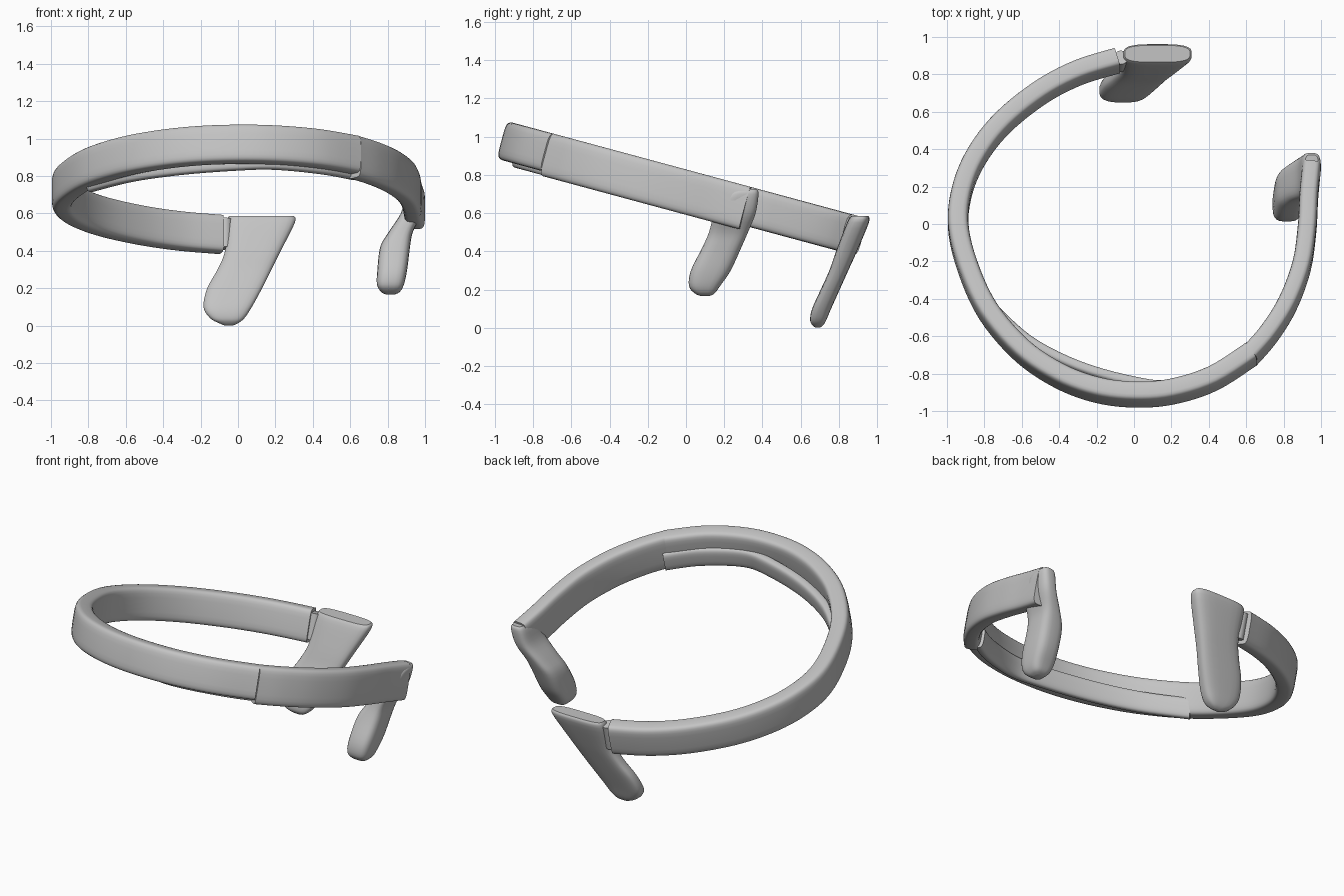
import bpy, bmesh, math
from mathutils import Vector

if "Cube" in bpy.data.objects:
    bpy.data.objects.remove(bpy.data.objects["Cube"])

grey = bpy.data.materials.new("matte grey")
grey.use_nodes = True
grey.diffuse_color = (0.55, 0.55, 0.55, 1)
grey.node_tree.nodes["Principled BSDF"].inputs["Base Color"].default_value = (0.55, 0.55, 0.55, 1)

SLOPE = 0.27
UP = Vector((0, SLOPE, 1)).normalized()


def rim_height(y):
    return 1.08 - SLOPE * (y + 0.93)


def smooth_rows(rows, steps):
    """Catmull-Rom interpolation of rows of numbers."""
    rows = [Vector(r) for r in rows]
    pts = [rows[0]] + rows + [rows[-1]]
    out = []
    for a, b, c, d in zip(pts, pts[1:], pts[2:], pts[3:]):
        for i in range(steps):
            t = i / steps
            out.append(0.5 * (2 * b + (c - a) * t + (2 * a - 5 * b + 4 * c - d) * t * t
                              + (3 * b - a - 3 * c + d) * t ** 3))
    return out + [rows[-1]]


def section(power, count=24):
    """Unit rounded rectangle."""
    pts = []
    for i in range(count):
        a = 2 * math.pi * (i + 0.5) / count
        c, s = math.cos(a), math.sin(a)
        pts.append((math.copysign(abs(c) ** power, c), math.copysign(abs(s) ** power, s)))
    return pts


def loft(name, rings):
    bm = bmesh.new()
    loops = [[bm.verts.new(p) for p in ring] for ring in rings]
    n = len(loops[0])
    for a, b in zip(loops, loops[1:]):
        for i in range(n):
            j = (i + 1) % n
            bm.faces.new((a[i], a[j], b[j], b[i]))
    bm.faces.new(loops[0])
    bm.faces.new(loops[-1])
    bmesh.ops.recalc_face_normals(bm, faces=bm.faces)
    mesh = bpy.data.meshes.new(name)
    bm.to_mesh(mesh)
    bm.free()
    mesh.materials.append(grey)
    obj = bpy.data.objects.new(name, mesh)
    bpy.context.collection.objects.link(obj)
    bpy.ops.object.select_all(action='DESELECT')
    obj.select_set(True)
    bpy.context.view_layer.objects.active = obj
    bpy.ops.object.shade_smooth_by_angle(angle=math.radians(40))
    return obj


def strip(name, rows, power):
    """Upright strip along a tilted path; rows: x, y, top depth, bottom depth, thickness."""
    rows = smooth_rows(rows, 5)
    mids = [Vector((r[0], r[1], rim_height(r[1]))) for r in rows]
    rings = []
    for i, (r, p) in enumerate(zip(rows, mids)):
        along = mids[min(i + 1, len(mids) - 1)] - mids[max(i - 1, 0)]
        side = UP.cross(along).normalized()
        mid, half = (r[2] + r[3]) / 2, (r[3] - r[2]) / 2
        rings.append([p + side * (u * r[4] / 2) + UP * (v * half - mid)
                      for u, v in section(power)])
    return loft(name, rings)


def paddle(name, rows, wide_axis):
    """Flat hanging arm; rows: height, wide start, wide end, centre, thickness."""
    rings = []
    for z, a, b, c, t in smooth_rows(rows, 4):
        ring = []
        for u, v in section(0.6):
            wide, thin = (a + b) / 2 + u * (b - a) / 2, c + v * t / 2
            ring.append((wide, thin, z) if wide_axis == 'x' else (thin, wide, z))
        rings.append(ring)
    return loft(name, rings)


# Open headband, in two lengths that meet at a fine seam
left_path = [(0.95, 0.34), (0.935, 0.18), (0.925, 0), (0.895, -0.2), (0.82, -0.4),
             (0.72, -0.56), (0.62, -0.675)]
right_path = [(0.625, -0.67), (0.42, -0.8), (0.2, -0.87), (0, -0.885), (-0.2, -0.86),
              (-0.4, -0.785), (-0.6, -0.65), (-0.78, -0.44), (-0.89, -0.2), (-0.94, 0.02),
              (-0.915, 0.22), (-0.835, 0.4), (-0.7, 0.57), (-0.5, 0.73), (-0.3, 0.835),
              (-0.09, 0.9)]
strip("left_band", [(x, y, 0, 0.23, 0.1) for x, y in left_path], 0.42)
strip("main_band", [(x, y, 0, 0.205, 0.11) for x, y in right_path], 0.42)

# Inner forehead pad
pad_path = [(-0.79, -0.38), (-0.57, -0.585), (-0.3, -0.725), (0, -0.81), (0.2, -0.825),
            (0.45, -0.735), (0.62, -0.62)]
strip("forehead_pad", [(x, y, 0.1, 0.225, 0.06) for x, y in pad_path], 0.6)

# Left arm
paddle("left_arm", [
    (0.725, 0.27, 0.37, 0.95, 0.07), (0.70, 0.22, 0.38, 0.948, 0.1),
    (0.60, 0.15, 0.365, 0.925, 0.11), (0.50, 0.12, 0.325, 0.87, 0.13),
    (0.42, 0.085, 0.29, 0.84, 0.16), (0.30, 0.025, 0.235, 0.825, 0.16),
    (0.22, 0.015, 0.18, 0.815, 0.145), (0.18, 0.045, 0.15, 0.815, 0.1),
    (0.165, 0.08, 0.12, 0.815, 0.04)], 'y')

# Right arm
paddle("right_arm", [
    (0.585, -0.05, 0.30, 0.91, 0.09), (0.55, -0.06, 0.305, 0.9, 0.115),
    (0.40, -0.07, 0.23, 0.84, 0.11), (0.30, -0.11, 0.18, 0.8, 0.1),
    (0.20, -0.165, 0.13, 0.755, 0.1), (0.10, -0.185, 0.075, 0.71, 0.1),
    (0.04, -0.15, 0.035, 0.692, 0.085), (0.012, -0.1, 0, 0.69, 0.055),
    (0, -0.07, -0.03, 0.69, 0.02)], 'x')

# Hinge bridging the band and the right arm
bpy.ops.mesh.primitive_cylinder_add(vertices=20, radius=0.038, depth=0.16,
                                    location=(-0.07, 0.87, 0.49), rotation=(-0.26, 0, 0))
hinge = bpy.context.object
hinge.name = "hinge"
hinge.data.materials.append(grey)
bpy.ops.object.shade_smooth_by_angle(angle=math.radians(40))
